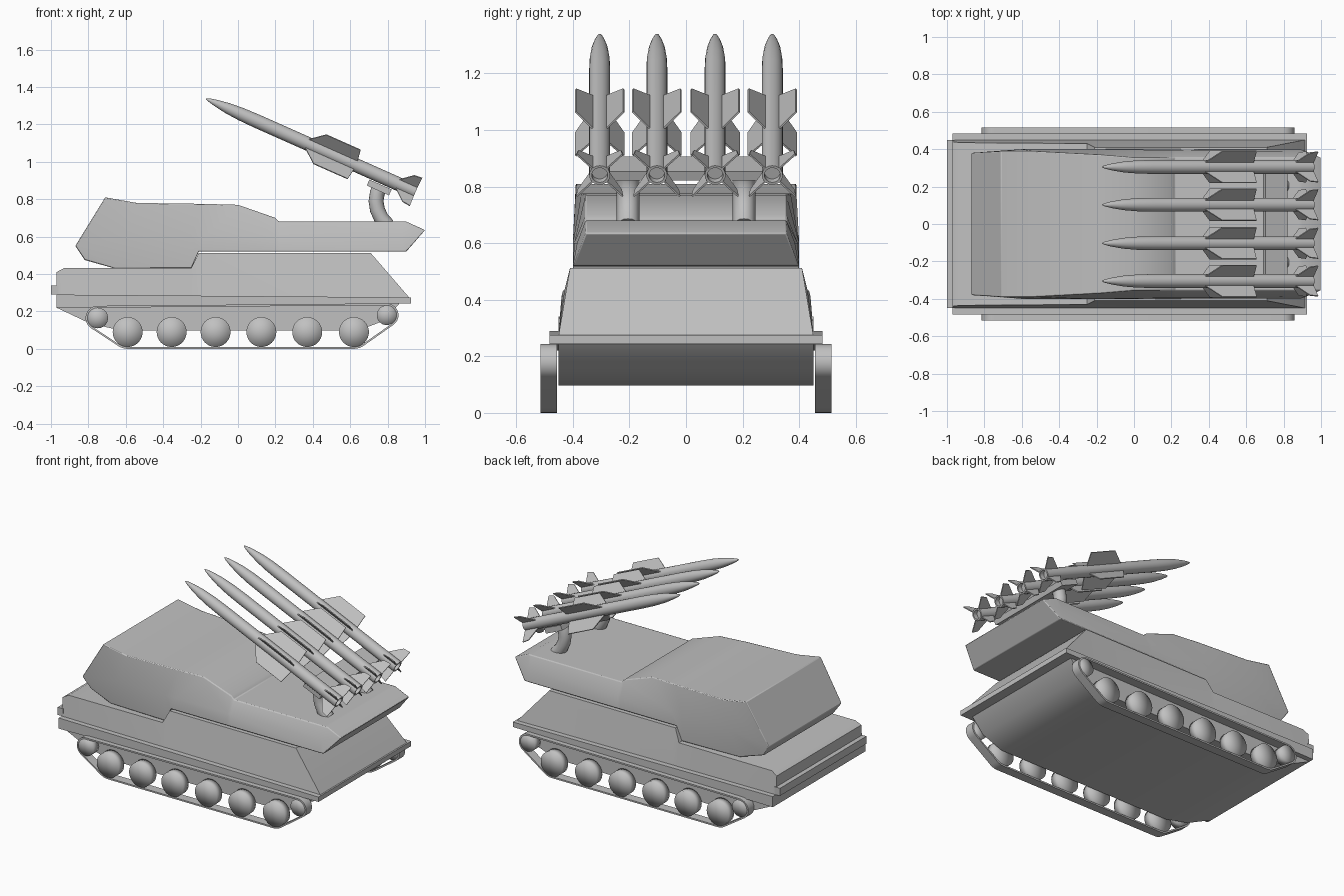
import bpy, bmesh, math
from mathutils import Matrix, Vector
from mathutils.geometry import convex_hull_2d

if "Cube" in bpy.data.objects:
    bpy.data.objects.remove(bpy.data.objects["Cube"])

grey = bpy.data.materials.new("plain_grey")
grey.diffuse_color = (0.53, 0.53, 0.53, 1)
grey.use_nodes = True
grey.node_tree.nodes["Principled BSDF"].inputs["Base Color"].default_value = grey.diffuse_color


def finish(bm, name, smooth=False):
    bmesh.ops.recalc_face_normals(bm, faces=bm.faces)
    me = bpy.data.meshes.new(name)
    bm.to_mesh(me)
    bm.free()
    me.materials.append(grey)
    if smooth:
        me.polygons.foreach_set("use_smooth", [True] * len(me.polygons))
    ob = bpy.data.objects.new(name, me)
    bpy.context.collection.objects.link(ob)
    return ob


def loft(name, sections):
    """Each section is a list of (x, z, half width), bottom to top."""
    bm = bmesh.new()
    rings = []
    for s in sections:
        right = [bm.verts.new((x, w, z)) for x, z, w in s]
        left = [bm.verts.new((x, -w, z)) for x, z, w in s]
        rings.append(right + left[::-1])
    n = len(rings[0])
    for a, b in zip(rings, rings[1:]):
        for i in range(n):
            j = (i + 1) % n
            bm.faces.new((a[i], a[j], b[j], b[i]))
    for r in (rings[0], rings[-1]):
        for i in range(n // 2 - 1):
            bm.faces.new((r[i], r[i + 1], r[n - 2 - i], r[n - 1 - i]))
    return finish(bm, name)


def add_prism(bm, pts, offset):
    """Closed outline of 3D points extruded by an offset."""
    a = [bm.verts.new(p) for p in pts]
    b = [bm.verts.new(Vector(p) + Vector(offset)) for p in pts]
    bm.faces.new(a)
    bm.faces.new(b[::-1])
    for i in range(len(a)):
        j = (i + 1) % len(a)
        bm.faces.new((a[i], b[i], b[j], a[j]))


def slab(name, outline, half):
    bm = bmesh.new()
    add_prism(bm, [(x, -half, z) for x, z in outline], (0, 2 * half, 0))
    return finish(bm, name)


# Hull: lower tub, fender ledge, sloped upper body, nose strip
slab("hull_tub", [(-.97, .24), (-.97, .22), (-.79, .135), (-.62, .097), (.64, .097),
                  (.78, .15), (.87, .25)], .45)
slab("fender_ledge", [(-.97, .22), (.925, .243), (.925, .275), (-.97, .29)], .483)
loft("upper_hull", [
    [(-.97, .27, .452), (-.97, .41, .44)],
    [(-.93, .27, .452), (-.93, .432, .435)],
    [(-.25, .26, .452), (-.25, .432, .43)],
    [(-.21, .26, .452), (-.21, .512, .41)],
    [(.71, .26, .452), (.71, .512, .41)],
    [(.925, .26, .452), (.915, .275, .45)]])
slab("nose_strip", [(-1, .29), (-.96, .29), (-.96, .34), (-1, .34)], .45)

# Turret with angled front block and long rear deck
turret = loft("turret", [
    [(-.82, .475, .36), (-.87, .55, .38), (-.71, .81, .39)],
    [(-.66, .43, .385), (-.60, .60, .40), (-.54, .78, .39)],
    [(-.25, .43, .40), (-.25, .60, .40), (-.18, .775, .37)],
    [(-.21, .52, .40), (-.18, .60, .40), (0, .77, .355)],
    [(.2, .52, .40), (.2, .60, .395), (.2, .70, .355)],
    [(.22, .52, .40), (.22, .60, .395), (.22, .68, .355)],
    [(.88, .52, .40), (.88, .60, .385), (.88, .68, .355)],
    [(.9, .52, .398), (1.0, .635, .355), (.9, .68, .355)]])

# Wheels and track bands on both sides
wheels = [(x, .09, .08) for x in (-.59, -.355, -.12, .125, .37, .62)]
wheels += [(-.75, .165, .055), (.795, .18, .053)]
rim = [(cx, cz, r, math.tau * k / 32) for cx, cz, r in wheels for k in range(32)]


def rim_point(p, grow):
    cx, cz, r, a = p
    return Vector((cx + (r + grow) * math.cos(a), cz + (r + grow) * math.sin(a)))


hull_ids = convex_hull_2d([rim_point(p, .01) for p in rim])
for side, label in ((-1, "front"), (1, "back")):
    for i, (x, z, r) in enumerate(wheels):
        bm = bmesh.new()
        bmesh.ops.create_cone(bm, cap_ends=True, cap_tris=True, segments=32,
                              radius1=r, radius2=r, depth=.056,
                              matrix=Matrix.Translation((x, side * .485, z))
                              @ Matrix.Rotation(math.pi / 2, 4, 'X'))
        finish(bm, f"{label}_wheel_{i + 1}", True)
    bm = bmesh.new()
    loops = []
    for grow, y in ((0, .455), (.01, .455), (.01, .515), (0, .515)):
        pts = [rim_point(rim[k], grow) for k in hull_ids]
        loops.append([bm.verts.new((p.x, side * y, p.y)) for p in pts])
    n = len(hull_ids)
    for a in range(4):
        b = (a + 1) % 4
        for i in range(n):
            j = (i + 1) % n
            bm.faces.new((loops[a][i], loops[a][j], loops[b][j], loops[b][i]))
    finish(bm, f"{label}_track")

# Missiles: turned body with recessed tail, cross-set wings and tail fins
axis = Vector((-.914, 0, .406)).normalized()
lat = Vector((0, 1, 0))
frame = Matrix((lat, axis.cross(lat), axis)).transposed().to_4x4()
body = [(.028, .03), (.028, 0), (.037, 0), (.037, .93), (.035, 1.02),
        (.029, 1.10), (.018, 1.17), (.008, 1.213), (.002, 1.226)]
wing = [(.03, .35), (.12, .36), (.12, .56), (.03, .64)]
tail_fin = [(.03, 0), (.115, -.002), (.108, .043), (.03, .11)]
for i, y in enumerate((-.305, -.103, .103, .305)):
    bm = bmesh.new()
    rings = [[bm.verts.new((r * math.cos(math.tau * k / 20),
                            r * math.sin(math.tau * k / 20), s)) for k in range(20)]
             for r, s in body]
    for a, b in zip(rings, rings[1:]):
        for k in range(20):
            j = (k + 1) % 20
            bm.faces.new((a[k], a[j], b[j], b[k]))
    bm.faces.new(rings[0])
    bm.faces.new(rings[-1])
    for q in range(4):
        turn = Matrix.Rotation(math.radians(45 + 90 * q), 3, 'Z')
        for outline in (wing, tail_fin):
            pts = [turn @ Vector((r, -.003, s)) for r, s in outline]
            add_prism(bm, pts, turn @ Vector((0, .006, 0)))
    bm.transform(Matrix.Translation((.95, y, .84)) @ frame)
    finish(bm, f"missile_{i + 1}")

# Launcher: tilted cross beam on two bent arms
bm = bmesh.new()
bmesh.ops.create_cube(bm, size=1, matrix=Matrix.Translation((.755, 0, .863)) @ frame
                      @ Matrix.Diagonal((.61, .035, .13, 1)))
finish(bm, "launcher_beam")
for y, label in ((-.205, "front"), (.205, "back")):
    bm = bmesh.new()
    path = [Vector((.80, 0, .66)), Vector((.765, 0, .70)), Vector((.745, 0, .745)),
            Vector((.738, 0, .79)), Vector((.745, 0, .835)), Vector((.765, 0, .87))]
    rings = []
    for k, p in enumerate(path):
        t = (path[min(k + 1, 5)] - path[max(k - 1, 0)]).normalized()
        u = t.cross(lat)
        rings.append([bm.verts.new(p + Vector((0, y, 0)) + .04 * (
            lat * math.cos(math.tau * j / 16) + u * math.sin(math.tau * j / 16)))
            for j in range(16)])
    for a, b in zip(rings, rings[1:]):
        for j in range(16):
            m = (j + 1) % 16
            bm.faces.new((a[j], a[m], b[m], b[j]))
    bm.faces.new(rings[0])
    bm.faces.new(rings[-1])
    finish(bm, f"{label}_launcher_arm")

# Smooth shading with sharp edges kept; wheels stay fully smooth
for ob in bpy.context.scene.objects:
    if "wheel" not in ob.name:
        ob.select_set(True)
        bpy.context.view_layer.objects.active = ob
bpy.ops.object.shade_smooth_by_angle(angle=math.radians(38))

# Softened turret edges
bev = turret.modifiers.new("soft_edges", 'BEVEL')
bev.width = .012
bev.segments = 2
bev.limit_method = 'ANGLE'
bev.angle_limit = math.radians(30)
